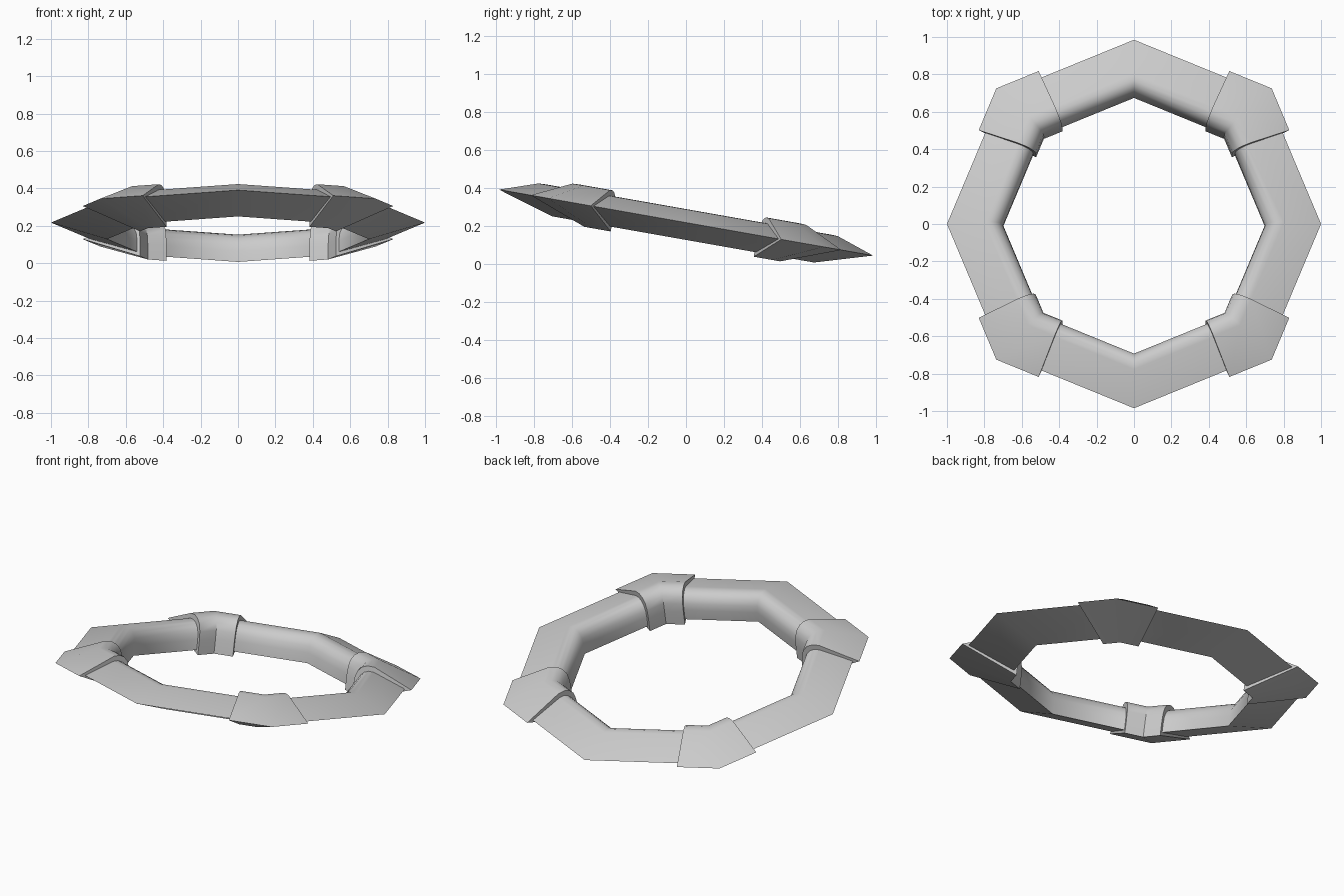
import bpy, bmesh
from math import sin, cos, pi, radians
from mathutils import Vector, Matrix

cube = bpy.data.objects.get("Cube")
if cube:
    bpy.data.objects.remove(cube, do_unlink=True)

HALF = pi / 8                      # half the angle of one octagon side
PLACE = Matrix.Translation((0, 0, 0.217)) @ Matrix.Rotation(radians(-10), 4, 'X')

grey = bpy.data.materials.new("light_grey")
grey.use_nodes = True
colour = (0.6, 0.6, 0.6, 1)
grey.diffuse_color = colour
grey.node_tree.nodes["Principled BSDF"].inputs["Base Color"].default_value = colour

# Cross-sections: (distance from ring centre to the side, height)
RING = [(0.924, 0), (0.74, 0.068), (0.71, 0.07), (0.685, 0.06),
        (0.665, 0.04), (0.652, 0.01), (0.647, -0.03), (0.647, -0.09)]
COLLAR = [(0.962, 0), (0.74, 0.098), (0.70, 0.10), (0.67, 0.088),
          (0.645, 0.06), (0.634, 0.02), (0.63, -0.03), (0.63, -0.115)]


def corner(section, angle):
    """Section mitred at an octagon corner."""
    return [Vector((a / cos(HALF) * cos(angle), a / cos(HALF) * sin(angle), h))
            for a, h in section]


def square_cut(section, angle, along):
    """Section cut square across an octagon side, shifted along that side."""
    return [Vector((a * cos(angle) - along * sin(angle),
                    a * sin(angle) + along * cos(angle), h)) for a, h in section]


def loft(name, rings, closed, smooth_angle):
    bm = bmesh.new()
    loops = [[bm.verts.new(p) for p in ring] for ring in rings]
    n = len(loops[0])
    pairs = list(zip(loops, loops[1:]))
    if closed:
        pairs.append((loops[-1], loops[0]))
    for one, two in pairs:
        for i in range(n):
            j = (i + 1) % n
            bm.faces.new((one[i], two[i], two[j], one[j]))
    if not closed:
        bm.faces.new(loops[0])
        bm.faces.new(loops[-1][::-1])
    bmesh.ops.recalc_face_normals(bm, faces=bm.faces)
    mesh = bpy.data.meshes.new(name)
    bm.to_mesh(mesh)
    bm.free()
    mesh.materials.append(grey)
    obj = bpy.data.objects.new(name, mesh)
    bpy.context.collection.objects.link(obj)
    obj.matrix_world = PLACE
    bpy.ops.object.select_all(action='DESELECT')
    obj.select_set(True)
    bpy.context.view_layer.objects.active = obj
    bpy.ops.object.shade_smooth_by_angle(angle=radians(smooth_angle))


# Octagonal ring with a sharp rim and a rounded inner side
loft("ring", [corner(RING, k * pi / 4) for k in range(8)], True, 50)

# Collars wrapped round the four diagonal corners
names = ["back_left_collar", "back_right_collar", "front_right_collar", "front_left_collar"]
for k, name in enumerate(names):
    angle = pi / 4 + k * pi / 2
    loft(name, [square_cut(COLLAR, angle - HALF, 0.153),
                corner(COLLAR, angle),
                square_cut(COLLAR, angle + HALF, -0.153)], False, 40)
